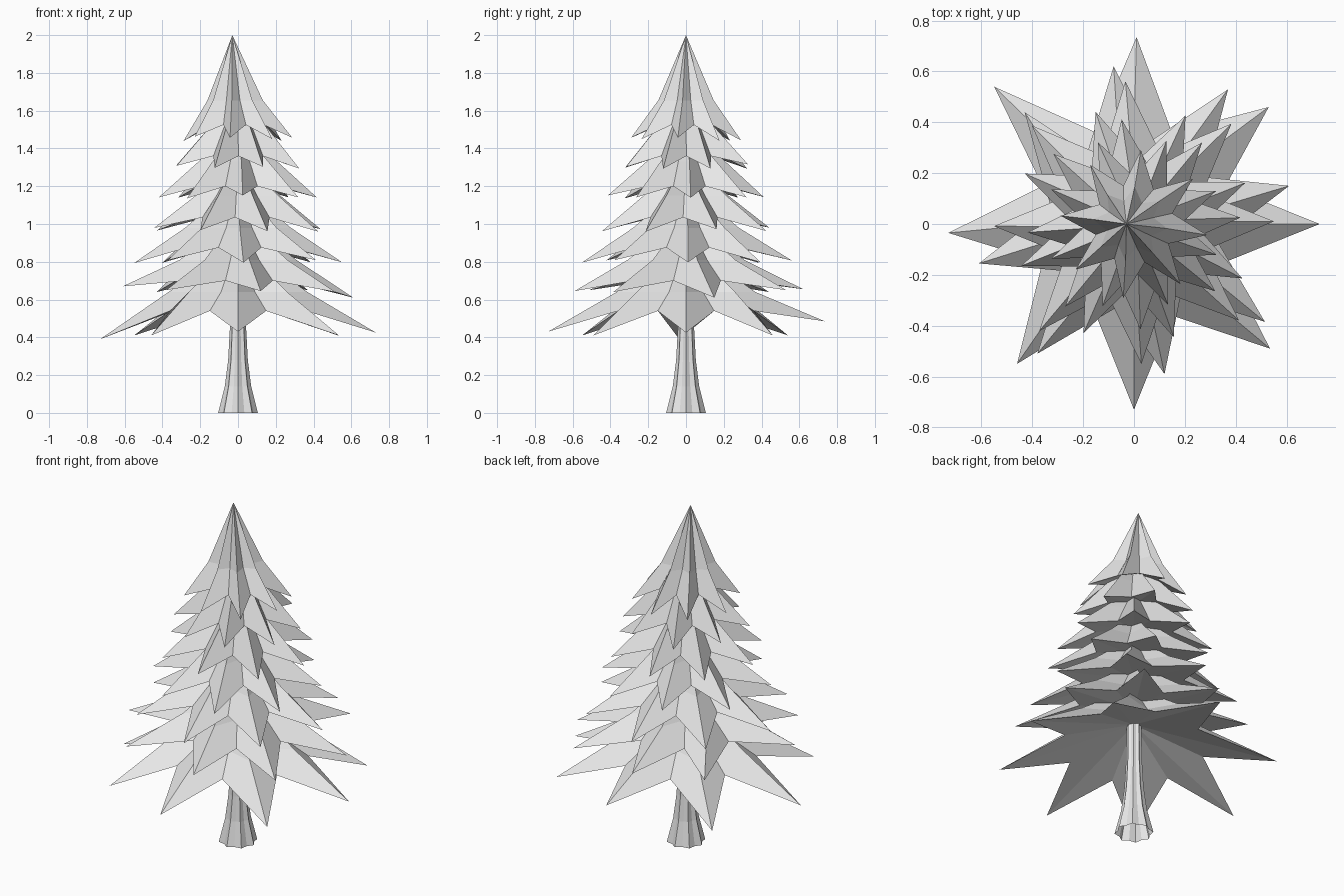
import bpy, bmesh, random
from math import sin, cos, pi, radians

random.seed(4)
cube = bpy.data.objects.get("Cube")
if cube:
    bpy.data.objects.remove(cube)

grey = bpy.data.materials.new("light_grey")
grey.use_nodes = True
grey.diffuse_color = (0.8, 0.8, 0.8, 1)
grey.node_tree.nodes["Principled BSDF"].inputs["Base Color"].default_value = (0.8, 0.8, 0.8, 1)


def finish(bm, name):
    bmesh.ops.recalc_face_normals(bm, faces=bm.faces)
    mesh = bpy.data.meshes.new(name)
    bm.to_mesh(mesh)
    bm.free()
    mesh.materials.append(grey)
    obj = bpy.data.objects.new(name, mesh)
    bpy.context.collection.objects.link(obj)


def ring(bm, count, point):
    return [bm.verts.new(point(i)) for i in range(count)]


def bridge(bm, low, high):
    n = len(low)
    for i in range(n):
        j = (i + 1) % n
        bm.faces.new((low[i], low[j], high[j], high[i]))


def fan(bm, loop, centre):
    c = bm.verts.new(centre)
    for i in range(len(loop)):
        bm.faces.new((loop[i], loop[(i + 1) % len(loop)], c))


def loose_tips(radius, z, turn):
    """Eight slightly uneven branch tips."""
    tips = []
    for k in range(8):
        a = radians(turn) + k * pi / 4 + random.uniform(-0.03, 0.03)
        r = radius * random.uniform(0.98, 1.01)
        tips.append((r * cos(a), r * sin(a), z + random.uniform(-0.012, 0.012)))
    return tips


def branch_tier(name, radius, tip_z, valley_z, shoulder_z, top_z, turn, tips=None, top_x=0):
    """Pointed star skirt: drooping tips, raised valleys, shoulder and peak."""
    bm = bmesh.new()
    n = 16
    tips = tips or loose_tips(radius, tip_z, turn)

    def rim(i):
        if i % 2 == 0:
            return tips[i // 2]
        a = radians(turn) + i * 2 * pi / n
        return (radius * 0.53 * cos(a), radius * 0.53 * sin(a), valley_z)

    def shoulder(i):
        a = radians(turn) + i * 2 * pi / n
        r = radius * (0.32 if i % 2 else 0.5)
        return (top_x / 2 + r * cos(a), r * sin(a), shoulder_z)

    outer = ring(bm, n, rim)
    inner = ring(bm, n, shoulder)
    bridge(bm, outer, inner)
    fan(bm, inner, (top_x, 0, top_z))
    # the underside is an almost even hollow cone
    fan(bm, outer, (0, 0, tip_z + 2.1 * (valley_z - tip_z)))
    finish(bm, name)


# Tips of the two widest tiers, counter-clockwise from the left side
lowest_tips = [(0.73, 0, 0.425), (0.53, 0.46, 0.41), (0.01, 0.735, 0.485), (-0.55, 0.54, 0.41),
               (-0.73, -0.035, 0.39), (-0.46, -0.55, 0.41), (0, -0.73, 0.43), (0.535, -0.49, 0.41)]
second_tips = [(0.61, 0.15, 0.61), (0.37, 0.53, 0.65), (-0.08, 0.62, 0.655), (-0.43, 0.44, 0.64),
               (-0.61, -0.155, 0.67), (-0.38, -0.51, 0.65), (0.12, -0.59, 0.645), (0.515, -0.385, 0.64)]

# Branch tiers: radius, tip z, valley z, shoulder z, peak z, turn
tiers = [
    (0.735, 0.42, 0.54, 0.64, 0.90, 0, lowest_tips),
    (0.63, 0.64, 0.70, 0.81, 1.05, 11, second_tips),
    (0.56, 0.80, 0.875, 0.98, 1.22, 2),
    (0.475, 0.97, 1.035, 1.15, 1.36, 19),
    (0.42, 1.145, 1.20, 1.33, 1.52, 5),
    (0.35, 1.305, 1.36, 1.50, 1.70, 23),
    (0.295, 1.45, 1.525, 1.655, 2.0, -7, None, -0.03),
]
for k, tier in enumerate(tiers):
    branch_tier(f"branch_tier_{k + 1}", *tier)

# Fluted trunk with a flared foot, open at the bottom
bm = bmesh.new()
profile = [(0.105, 0), (0.07, 0.14), (0.052, 0.28), (0.043, 0.45), (0.03, 1.45)]
rings = []
for r, z in profile:
    rings.append(ring(bm, 16, lambda i: (
        r * (0.84 if i % 2 else 1) * cos(i * pi / 8),
        r * (0.84 if i % 2 else 1) * sin(i * pi / 8), z)))
for low, high in zip(rings, rings[1:]):
    bridge(bm, low, high)
finish(bm, "trunk")
